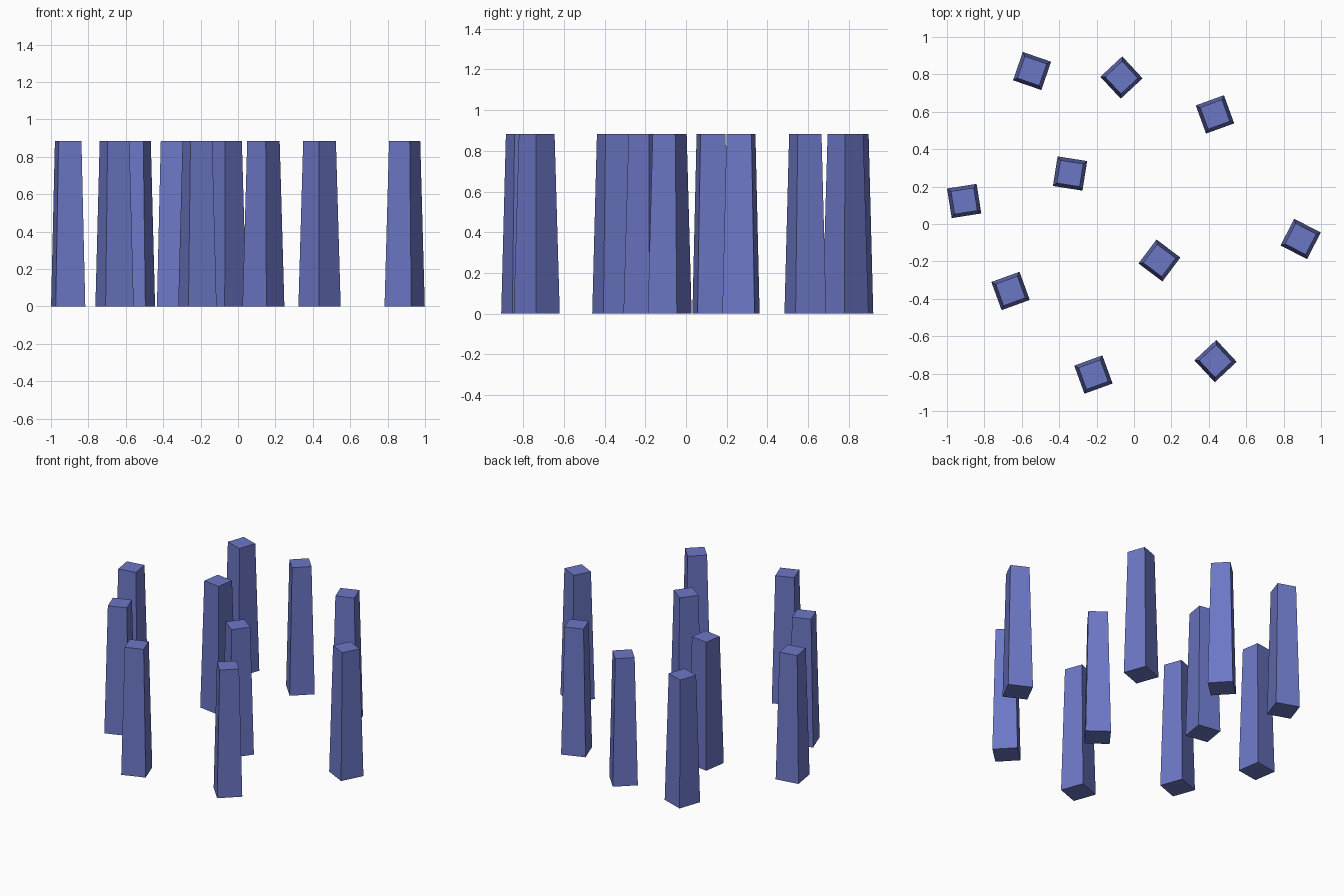
import bpy
import bmesh
from math import radians, sqrt
from mathutils import Matrix

# Remove the default cube
cube = bpy.data.objects.get("Cube")
if cube:
    bpy.data.objects.remove(cube, do_unlink=True)

HEIGHT = 0.883
BASE_SIDE = 0.16
TOP_SIDE = 0.124

# Single flat colour
blue = bpy.data.materials.new("periwinkle_blue")
blue.use_nodes = True
colour = (0.15, 0.185, 0.56, 1.0)
blue.diffuse_color = colour
blue.node_tree.nodes["Principled BSDF"].inputs["Base Color"].default_value = colour

# Tapered square pillar, shared by every placement
mesh = bpy.data.meshes.new("tapered_pillar")
bm = bmesh.new()
bmesh.ops.create_cone(
    bm, cap_ends=True, segments=4,
    radius1=BASE_SIDE / sqrt(2), radius2=TOP_SIDE / sqrt(2), depth=HEIGHT,
    matrix=Matrix.Translation((0, 0, HEIGHT / 2)) @ Matrix.Rotation(radians(45), 4, "Z"))
bm.to_mesh(mesh)
bm.free()
mesh.materials.append(blue)

# Pillar placements: x, y, turn in degrees
placements = [
    (-0.545, 0.818, -19),
    (-0.067, 0.783, 43),
    (0.433, 0.586, 20),
    (-0.342, 0.27, -9),
    (-0.908, 0.123, 9),
    (0.891, -0.08, -27),
    (0.136, -0.195, -37),
    (-0.66, -0.358, 20),
    (-0.217, -0.805, 20),
    (0.436, -0.733, 43),
]
for i, (x, y, turn) in enumerate(placements, 1):
    pillar = bpy.data.objects.new(f"pillar_{i}", mesh)
    pillar.location = (x, y, 0)
    pillar.rotation_euler.z = radians(turn)
    bpy.context.collection.objects.link(pillar)
